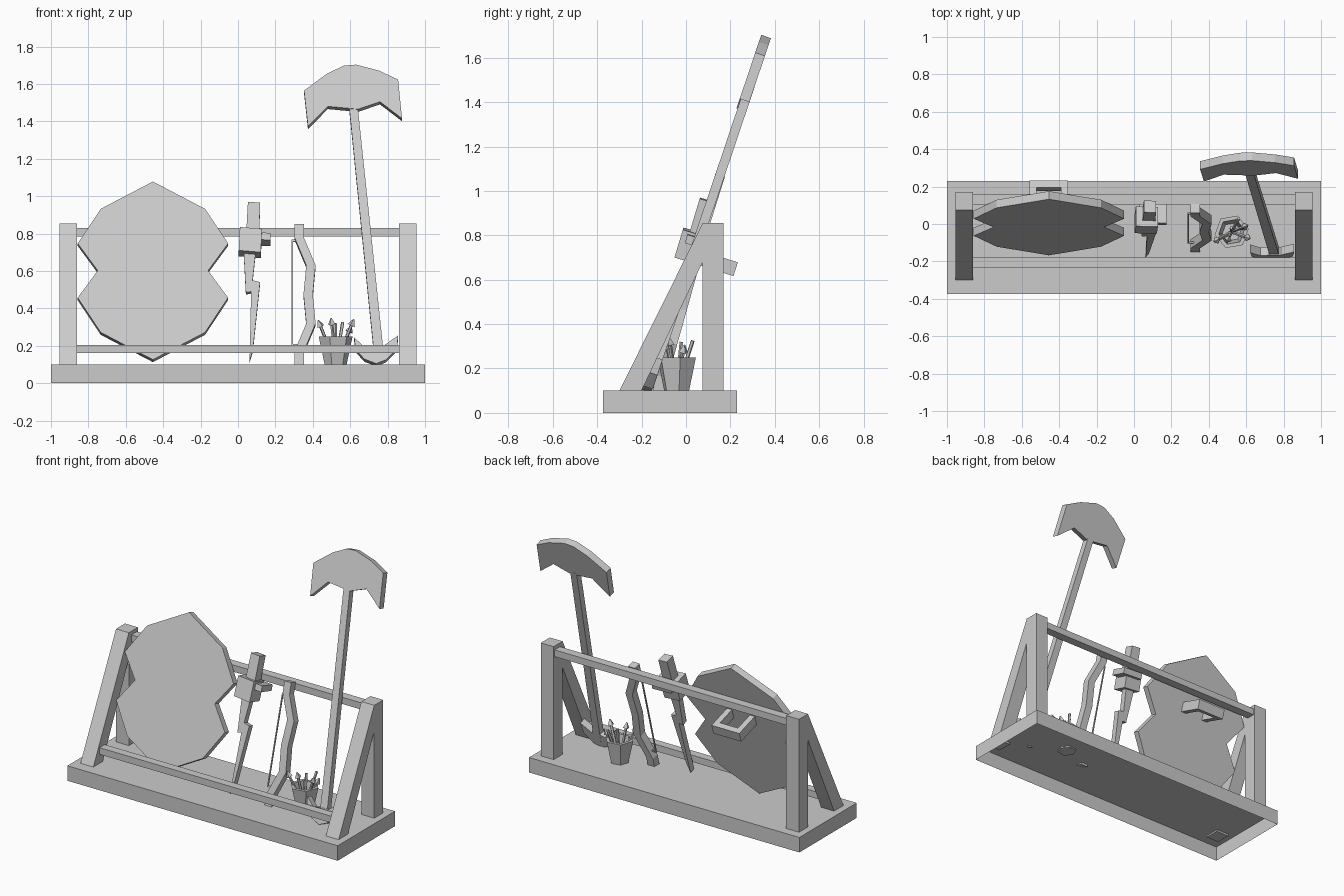
import bpy, bmesh
from math import sin, cos, pi, atan, radians
from mathutils import Vector, Matrix

if "Cube" in bpy.data.objects:
    bpy.data.objects.remove(bpy.data.objects["Cube"])

grey = bpy.data.materials.new("plain_grey")
grey.use_nodes = True
colour = (0.6, 0.6, 0.6, 1)
grey.diffuse_color = colour
grey.node_tree.nodes["Principled BSDF"].inputs["Base Color"].default_value = colour


def finish(name, bm):
    bmesh.ops.recalc_face_normals(bm, faces=bm.faces)
    mesh = bpy.data.meshes.new(name)
    bm.to_mesh(mesh)
    bm.free()
    mesh.materials.append(grey)
    obj = bpy.data.objects.new(name, mesh)
    bpy.context.collection.objects.link(obj)
    return obj


def prism(name, front, offset):
    """Solid between a polygon and its copy moved by offset."""
    bm = bmesh.new()
    a = [bm.verts.new(p) for p in front]
    b = [bm.verts.new(Vector(p) + Vector(offset)) for p in front]
    bm.faces.new(a)
    bm.faces.new(b[::-1])
    for i in range(len(a)):
        j = (i + 1) % len(a)
        bm.faces.new((a[i], a[j], b[j], b[i]))
    return finish(name, bm)


def box(name, x, y, z):
    pts = [(x[0], y[0], z[0]), (x[1], y[0], z[0]), (x[1], y[0], z[1]), (x[0], y[0], z[1])]
    return prism(name, pts, (0, y[1] - y[0], 0))


def leaning(name, outline, foot, slope, thick):
    """Plate with a front outline in x, z; its plane leans back from y = foot at z = 0."""
    t = atan(slope)
    pts = [(x, foot + slope * z, z) for x, z in outline]
    return prism(name, pts, (0, thick * cos(t), -thick * sin(t)))


# Rack: hollow base, posts, braces and rails
base = box("base", (-1, 1), (-.375, .23), (0, .1))
bm = bmesh.new()
bm.from_mesh(base.data)
bottom = [f for f in bm.faces if f.calc_center_median().z < .01]
bmesh.ops.delete(bm, geom=bottom, context='FACES_ONLY')
bm.to_mesh(base.data)
bm.free()

for side, x in (("left", .86), ("right", -.955)):
    box(side + "_post", (x, x + .095), (.075, .17), (.1, .855))
    brace = [(-.305, .09), (-.205, .09), (.075, .68), (.075, .855)]
    prism(side + "_brace", [(x, y, z) for y, z in brace], (.095, 0, 0))
box("back_rail", (-.86, .86), (.103, .16), (.785, .83))
box("front_rail", (-.86, .86), (-.235, -.18), (.16, .205))

# Shield: quarter outline mirrored both ways
cx, cz, lean = -.455, .602, .315
quarter = [(0, .476), (.279, .33), (.402, .145), (.295, 0)]
right = quarter + [(x, -z) for x, z in quarter[-2::-1]]
outline = right + [(-x, z) for x, z in right[-2:0:-1]]
leaning("shield", [(cx + x, cz + z) for x, z in outline], -.207, lean, .045)

# Shield grip: a square loop on the back
t = atan(lean)
out, up = Vector((0, cos(t), -sin(t))), Vector((0, sin(t), cos(t)))
root = Vector((cx, .05, .668))
loop = [(-.103, 0), (-.103, .172), (.103, .172), (.103, 0),
        (.066, 0), (.066, .132), (-.066, .132), (-.066, 0)]
prism("shield_grip", [root + Vector((x, 0, 0)) + out * d for x, d in loop], up * .065)

# Sword
blade = [(.03, .71), (.042, .485), (.07, .49), (.062, .12), (.08, .18),
         (.118, .54), (.078, .55), (.096, .71)]
leaning("sword_blade", blade, -.212, .3, .04)
leaning("sword_guard", [(.01, .835), (.128, .825), (.122, .7), (.004, .71)], -.262, .3, .11)
leaning("sword_crossbar", [(.03, .81), (.175, .803), (.175, .765), (.03, .772)], -.235, .3, .115)
leaning("sword_grip", [(.053, .97), (.118, .965), (.114, .81), (.045, .82)], -.228, .3, .065)

# Bow: stave centreline mirrored top to bottom, plus string
half = [(.327, .375), (.327, .305), (.39, .155), (.375, 0)]
line = half + [(x, -z) for x, z in half[-2::-1]]
stave = [(x - .025, z) for x, z in line] + [(x + .025, z) for x, z in line[::-1]]
leaning("bow", [(x, z + .475) for x, z in stave], -.178, .28, .05)
leaning("bow_string", [(.287, .2), (.294, .2), (.294, .765), (.287, .765)], -.16, .28, .008)
for name, z in (("lower", .2), ("upper", .757)):
    leaning(name + "_string_end", [(.287, z), (.32, z), (.32, z + .01), (.287, z + .01)],
            -.16, .28, .008)

# Quiver bucket: six-sided and hollow
bm = bmesh.new()
centre = Vector((.522, -.042, 0))
rings = []
for r, z in ((.058, .092), (.092, .25), (.07, .25), (.05, .12)):
    rings.append([bm.verts.new(centre + Vector((r * cos(a), r * sin(a), z)))
                  for a in (radians(10) + i * pi / 3 for i in range(6))])
for lower, upper in zip(rings, rings[1:]):
    for i in range(6):
        j = (i + 1) % 6
        bm.faces.new((lower[i], lower[j], upper[j], upper[i]))
bm.faces.new(rings[0])
bm.faces.new(rings[-1])
finish("bucket", bm)

# Arrows: slim shafts, some with pointed heads
tips = [(.435, -.09, .32, 1), (.52, -.02, .32, 0), (.56, .03, .325, 0),
        (.612, -.075, .325, 1), (.6, -.01, .29, 1), (.5, -.085, .33, 1)]
for n, (x, y, z, head) in enumerate(tips):
    tip = Vector((x, y, z))
    foot = centre + (tip - centre) * .1
    foot.z = .125
    axis = tip - foot
    turn = axis.to_track_quat('Z', 'Y').to_matrix().to_4x4()
    bm = bmesh.new()
    bmesh.ops.create_cone(bm, cap_ends=True, segments=5, radius1=.009, radius2=.009,
                          depth=axis.length,
                          matrix=Matrix.Translation((tip + foot) / 2) @ turn)
    if head:
        bmesh.ops.create_cone(bm, cap_ends=True, segments=4, radius1=.022, radius2=.004,
                              depth=.035, matrix=Matrix.Translation(tip) @ turn)
    finish("arrow_%d" % (n + 1), bm)

# Great axe: long haft, broad head, small crescent at the foot
haft = [(.594, 1.48), (.64, 1.48), (.782, .13), (.73, .13)]
leaning("axe_haft", haft, -.23, .337, .042)
head = [(.353, 1.564), (.476, 1.655), (.567, 1.698), (.631, 1.703), (.754, 1.671),
        (.856, 1.623), (.877, 1.415), (.759, 1.505), (.642, 1.465), (.48, 1.48), (.374, 1.372)]
leaning("axe_head", head, -.235, .337, .046)
crescent = [(.62, .245), (.675, .195), (.73, .205), (.785, .205), (.856, .255),
            (.85, .185), (.79, .125), (.738, .105), (.674, .13), (.63, .18)]
leaning("axe_foot_crescent", crescent, -.235, .337, .046)
